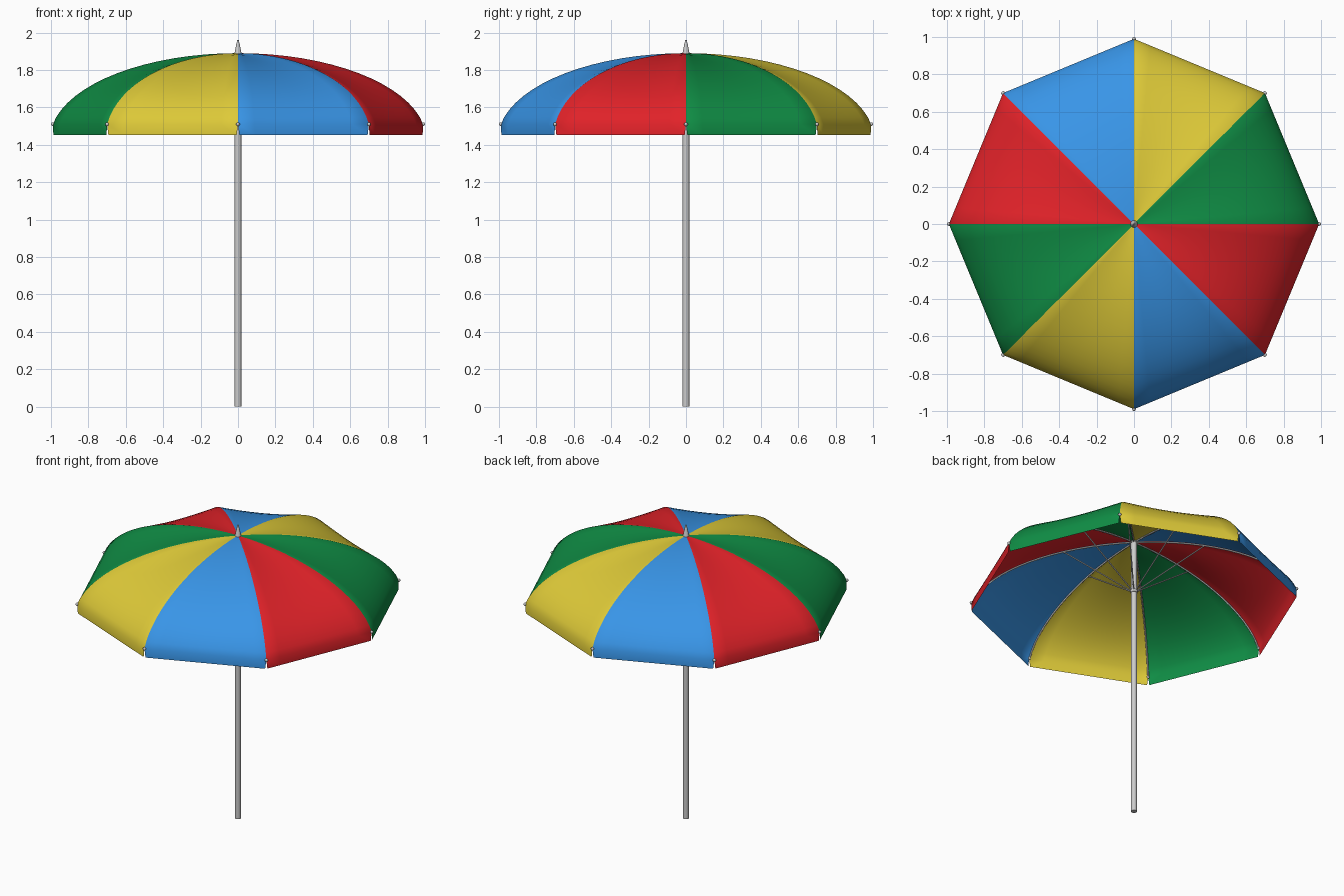
import bpy, bmesh
from math import sin, cos, pi, radians
from mathutils import Vector

if "Cube" in bpy.data.objects:
    bpy.data.objects.remove(bpy.data.objects["Cube"])

R, RIM, RISE, HEM = 0.99, 1.51, 0.38, 1.452
N, RINGS, SUB = 8, 16, 8
ARC = radians(80)          # the rib stops just short of vertical at the rim


def rib_point(i, s, inset=0.0):
    """Point on the curved rib i, s = 0 at the apex, 1 at the rim."""
    a, p = i * 2 * pi / N, s * ARC
    r = (R - inset) * sin(p) / sin(ARC)
    z = RIM + RISE * (cos(p) - cos(ARC)) / (1 - cos(ARC)) - inset * cos(p)
    return Vector((r * cos(a), r * sin(a), z))


def material(name, rgb):
    m = bpy.data.materials.new(name)
    m.diffuse_color = (*rgb, 1)
    m.use_nodes = True
    m.node_tree.nodes["Principled BSDF"].inputs["Base Color"].default_value = m.diffuse_color
    return m


METAL = material("pale_metal", (0.8, 0.8, 0.8))


def smooth(ob, angle):
    bpy.ops.object.select_all(action='DESELECT')
    ob.select_set(True)
    bpy.context.view_layer.objects.active = ob
    bpy.ops.object.shade_smooth_by_angle(angle=radians(angle))


def cone(name, r1, r2, z1, z2, verts=24):
    bpy.ops.mesh.primitive_cone_add(vertices=verts, radius1=r1, radius2=r2,
                                    depth=z2 - z1, location=(0, 0, (z1 + z2) / 2))
    ob = bpy.context.object
    ob.name = name
    ob.data.materials.append(METAL)
    smooth(ob, 40)


def rods(name, paths, radius):
    cu = bpy.data.curves.new(name, 'CURVE')
    cu.dimensions = '3D'
    cu.bevel_depth, cu.bevel_resolution, cu.use_fill_caps = radius, 2, True
    for pts in paths:
        sp = cu.splines.new('POLY')
        sp.points.add(len(pts) - 1)
        for p, co in zip(sp.points, pts):
            p.co = (*co, 1)
    cu.materials.append(METAL)
    ob = bpy.data.objects.new(name, cu)
    bpy.context.collection.objects.link(ob)


# Canopy: eight panels stretched between ribs, each with a hanging valance
bm = bmesh.new()
for i in range(N):
    rows = []
    for j in range(RINGS + 1):
        s = j / RINGS
        a, b = rib_point(i, s), rib_point(i + 1, s)
        row = []
        for k in range(SUB + 1):
            t = k / SUB
            p = a.lerp(b, t)
            p.z -= 0.015 * sin(pi * t) * sin(pi * s)   # slight cloth sag
            row.append(bm.verts.new(p))
        rows.append(row)
    # valance, drawn in a little at its ends so a slit shows at each rib
    a, b = rib_point(i, 1), rib_point(i + 1, 1)
    hem = []
    for k in range(SUB + 1):
        p = a.lerp(b, 0.01 + 0.98 * k / SUB)
        hem.append(bm.verts.new((p.x, p.y, HEM)))
    rows.append(hem)
    for lo, hi in zip(rows, rows[1:]):
        for k in range(SUB):
            f = bm.faces.new((lo[k], hi[k], hi[k + 1], lo[k + 1]))
            f.material_index = i % 4
bmesh.ops.remove_doubles(bm, verts=bm.verts, dist=0.0005)
me = bpy.data.meshes.new("canopy")
bm.to_mesh(me)
bm.free()
for name, rgb in (("green", (0.005, 0.27, 0.06)), ("yellow", (0.73, 0.59, 0.04)),
                  ("blue", (0.04, 0.3, 0.8)), ("red", (0.76, 0.016, 0.022))):
    me.materials.append(material(name, rgb))
canopy = bpy.data.objects.new("canopy", me)
bpy.context.collection.objects.link(canopy)
smooth(canopy, 60)

# Pole, finial and the hub that carries the stretchers
cone("pole", 0.018, 0.018, 0, 1.885)
cone("finial", 0.02, 0.004, 1.885, 1.96)
cone("hub", 0.022, 0.022, 1.53, 1.56)

# Ribs under the cloth and stretchers from hub to ribs
rods("ribs", [[rib_point(i, j / 16, 0.007) for j in range(17)] for i in range(N)], 0.005)
rods("stretchers", [[(0.02 * cos(i * pi / 4), 0.02 * sin(i * pi / 4), 1.547),
                     rib_point(i, 0.317, 0.01)] for i in range(N)], 0.004)

# Small balls at the rib ends
for i in range(N):
    bpy.ops.mesh.primitive_uv_sphere_add(segments=12, ring_count=8, radius=0.01,
                                         location=rib_point(i, 1))
    ob = bpy.context.object
    ob.name = f"rib_tip_{i + 1}"
    ob.data.materials.append(METAL)
    smooth(ob, 60)
